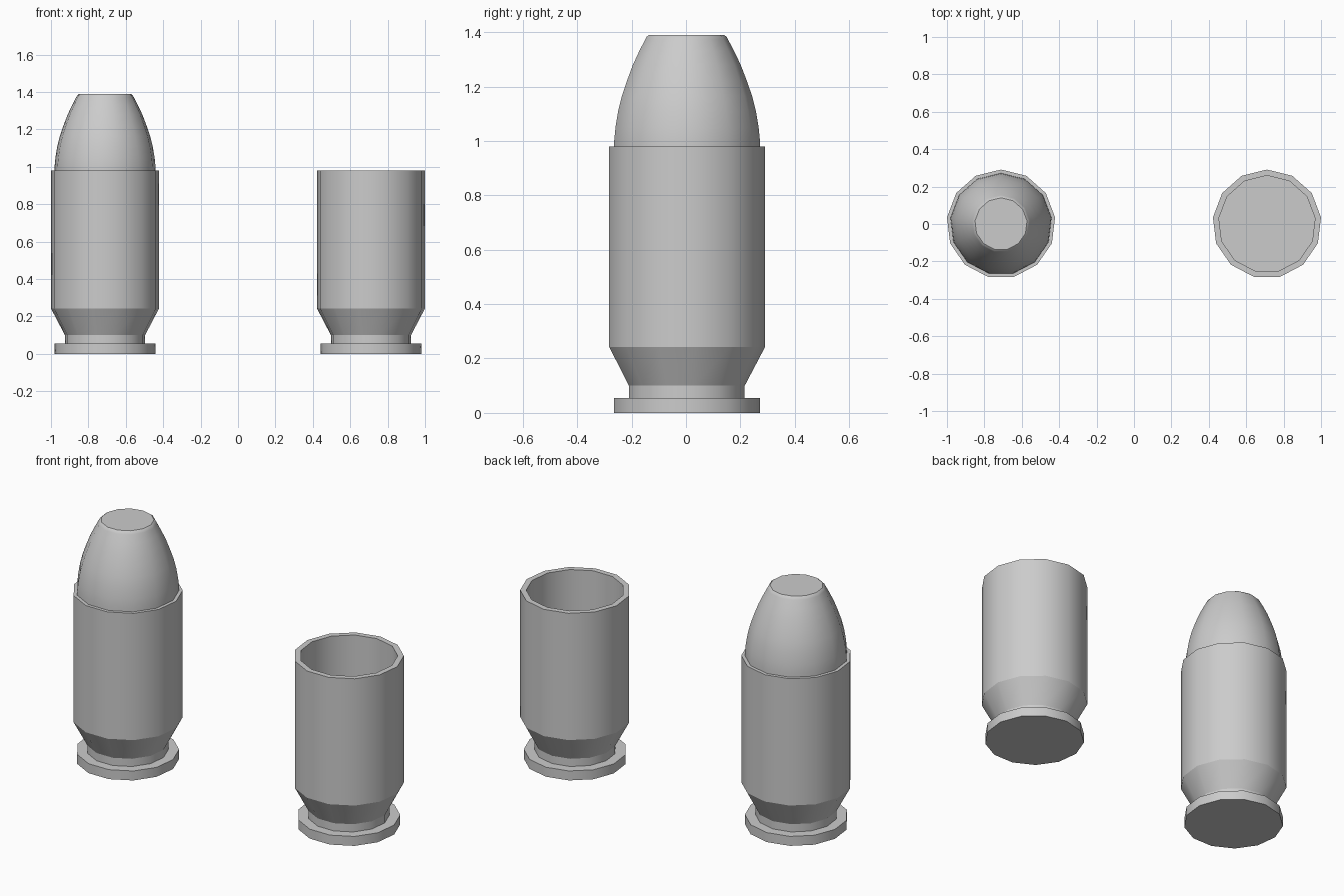
import bpy, bmesh
from math import sin, cos, pi, radians

if "Cube" in bpy.data.objects:
    bpy.data.objects.remove(bpy.data.objects["Cube"])

SIDES = 13
SPACING = 0.711


def lathe(name, profile, x, sharp_rings=False):
    """Revolve (radius, z) points around z, with a corner on +y and capped ends."""
    bm = bmesh.new()
    rings = []
    for r, z in profile:
        angles = [pi / 2 + 2 * pi * i / SIDES for i in range(SIDES)]
        rings.append([bm.verts.new((r * cos(a), r * sin(a), z)) for a in angles])
    for lo, hi in zip(rings, rings[1:]):
        for i in range(SIDES):
            j = (i + 1) % SIDES
            bm.faces.new((lo[i], lo[j], hi[j], hi[i]))
    bm.faces.new(rings[0][::-1])
    bm.faces.new(rings[-1])
    bmesh.ops.recalc_face_normals(bm, faces=bm.faces)
    # smooth round the axis, crisp at profile corners
    for f in bm.faces:
        f.smooth = True
    for e in bm.edges:
        corner = e.calc_face_angle(0) > radians(35)
        profile_ring = sharp_rings and abs(e.verts[0].co.z - e.verts[1].co.z) < 1e-6 
        e.smooth = not (corner or profile_ring)
    mesh = bpy.data.meshes.new(name)
    bm.to_mesh(mesh)
    bm.free()
    ob = bpy.data.objects.new(name, mesh)
    ob.location.x = x
    bpy.context.collection.objects.link(ob)
    return ob


# Case: rim, extractor groove, taper, body, lip, hollow inside
case_profile = [(0.272, 0), (0.272, 0.055), (0.216, 0.055), (0.216, 0.10),
                (0.291, 0.243), (0.291, 0.98), (0.259, 0.98), (0.259, 0.25)]
full_case = lathe("loaded_case", case_profile, -SPACING, sharp_rings=True)

# Empty case shares the same mesh
empty_case = bpy.data.objects.new("empty_case", full_case.data)
empty_case.location.x = SPACING
bpy.context.collection.objects.link(empty_case)

# Rounded bullet with a flat tip, seated in the loaded case
bullet_profile = [(0.272, 0.93), (0.272, 1.0), (0.267, 1.05), (0.257, 1.11),
                  (0.243, 1.165), (0.224, 1.22), (0.201, 1.28), (0.177, 1.33),
                  (0.154, 1.374), (0.149, 1.383), (0.140, 1.39)]
lathe("bullet", bullet_profile, -SPACING)
